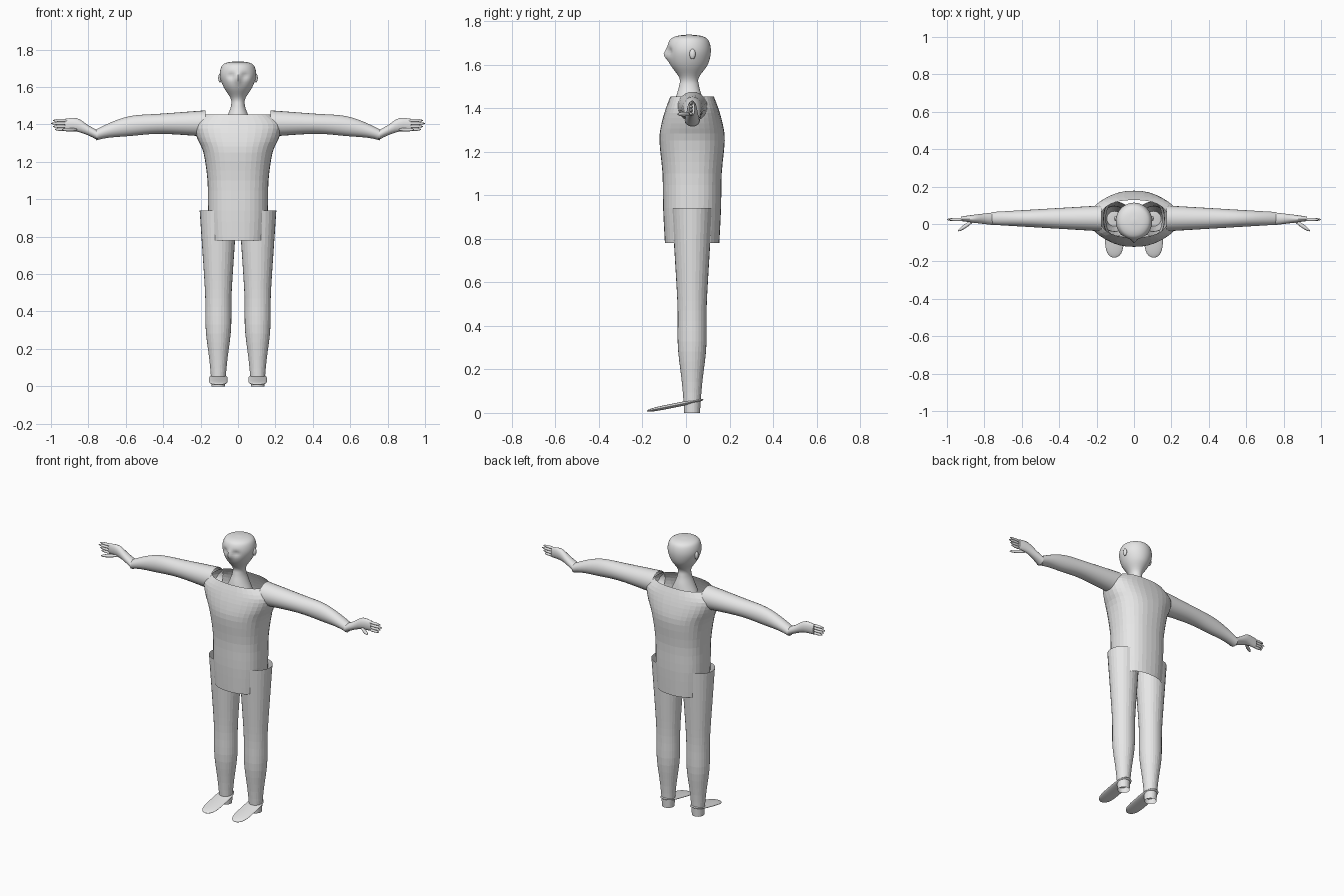
import bpy, bmesh, math
from mathutils import Matrix, Vector

cube = bpy.data.objects.get("Cube")
if cube:
    bpy.data.objects.remove(cube)

grey = bpy.data.materials.new("plain grey")
grey.use_nodes = True
grey.diffuse_color = (0.8, 0.8, 0.8, 1)
grey.node_tree.nodes["Principled BSDF"].inputs["Base Color"].default_value = grey.diffuse_color


def mix(start, end, t):
    return start + (end - start) * t


def bulge(distance, width):
    return math.exp(-(distance / width) ** 2)


def curve_through(rows, steps):
    """Smooth interpolation through a few rows of cross-section values."""
    result = []
    for i in range(len(rows) - 1):
        before, here = rows[max(i - 1, 0)], rows[i]
        there, after = rows[i + 1], rows[min(i + 2, len(rows) - 1)]
        for k in range(steps):
            t = k / steps
            ring = []
            for p, q, r, s in zip(before, here, there, after):
                cubic = 3 * (q - r) + s - p
                square = 2 * p - 5 * q + 4 * r - s
                ring.append(q + t / 2 * (r - p + t * (square + t * cubic)))
            result.append(ring)
    return result + [rows[-1]]


def along(rule, steps):
    """Cross-sections made by a rule of the fraction travelled."""
    return [rule(k / steps) for k in range(steps + 1)]


def finish(name, bm, smooth=True):
    bmesh.ops.recalc_face_normals(bm, faces=bm.faces)
    mesh = bpy.data.meshes.new(name)
    bm.to_mesh(mesh)
    bm.free()
    mesh.materials.append(grey)
    part = bpy.data.objects.new(name, mesh)
    bpy.context.collection.objects.link(part)
    if smooth:
        bpy.ops.object.select_all(action='DESELECT')
        part.select_set(True)
        bpy.context.view_layer.objects.active = part
        bpy.ops.object.shade_smooth_by_angle(angle=math.radians(40))


def loft(name, sections, axis="z", side=1, segments=28, power=1, closed=(), smooth=True, shape=None):
    """Each section: position, then centre and half-size across each other axis."""
    bm = bmesh.new()
    rings = []
    for position, u_mid, u_half, v_mid, v_half in sections:
        ring = []
        for i in range(segments):
            angle = math.tau * i / segments
            c, s = math.cos(angle), math.sin(angle)
            u = u_mid + u_half * math.copysign(abs(c) ** power, c)
            v = v_mid + v_half * math.copysign(abs(s) ** power, s)
            places = {"x": (position, u, v), "y": (u, position, v), "z": (u, v, position)}
            point = Vector(places[axis])
            if shape:
                shape(point)
            point.x *= side
            ring.append(bm.verts.new(point))
        rings.append(ring)
    for lower, upper in zip(rings, rings[1:]):
        for i in range(segments):
            j = (i + 1) % segments
            bm.faces.new((lower[i], lower[j], upper[j], upper[i]))
    for end in closed:
        bm.faces.new(rings[end])
    finish(name, bm, smooth)


def ellipsoid(name, centre, size, turn=0):
    bm = bmesh.new()
    place = Matrix.Translation(centre) @ Matrix.Rotation(turn, 4, "Z") @ Matrix.Diagonal((*size, 1))
    bmesh.ops.create_uvsphere(bm, u_segments=16, v_segments=10, radius=1, matrix=place)
    finish(name, bm)


def face_shape(point):
    """Raise a nose and sink two eye sockets in the front of the head."""
    if point.y < 0:
        nose = bulge(point.x, 0.014) * bulge(point.z - 1.645, 0.025)
        sockets = bulge(abs(point.x) - 0.036, 0.02) * bulge(point.z - 1.66, 0.016)
        point.y += 0.012 * sockets - 0.018 * nose


def leg_section(t):
    z = 0.94 * t
    calf = 0.011 * bulge(z - 0.3, 0.13)
    return z, 0.105, mix(0.036, 0.1, t) + calf, 0.028, mix(0.036, 0.093, t) + calf


def arm_section(t):
    x = mix(0.173, 0.76, t)
    forearm = 0.013 * bulge(x - 0.59, 0.12)
    return x, 0.03, mix(0.069, 0.034, t), 1.405 - 0.062 * t ** 4, mix(0.07, 0.027, t) + forearm


def foot_section(t):
    s = -math.cos(math.pi * t)
    rounded = math.sqrt(max(1 - s ** 4, 0.01))
    return 0.13 * s - 0.05, 0.105, 0.05 * rounded, 0.035 + 0.026 * s, 0.01 * rounded


# Torso: an open tunic, given by height, half width and half depth
tunic = [
    (0.78, 0.15, 0.125),
    (0.94, 0.16, 0.133),
    (1.1, 0.163, 0.136),
    (1.25, 0.185, 0.15),
    (1.33, 0.22, 0.14),
    (1.4, 0.235, 0.12),
    (1.452, 0.18, 0.1)]
loft("torso", [(z, 0, wide, 0.028, deep) for z, wide, deep in curve_through(tunic, 3)],
     segments=36, power=0.85, smooth=False)

# Head and neck in one piece, given by height, half width and half depth
skull = [
    (1.4, 0.08, 0.07),
    (1.45, 0.055, 0.06),
    (1.5, 0.037, 0.046),
    (1.54, 0.04, 0.045),
    (1.6, 0.077, 0.086),
    (1.66, 0.097, 0.1),
    (1.71, 0.088, 0.09),
    (1.73, 0.06, 0.06),
    (1.737, 0.01, 0.01)]
loft("head", [(z, 0, wide, 0.014, deep) for z, wide, deep in curve_through(skull, 5)],
     segments=48, closed=(-1,), shape=face_shape)

# Palm, given by distance out, height, half thickness and half height
palm = [
    (0.75, 1.342, 0.034, 0.026),
    (0.8, 1.368, 0.028, 0.027),
    (0.86, 1.397, 0.021, 0.036),
    (0.925, 1.397, 0.012, 0.033)]

for side, word in ((1, "left"), (-1, "right")):
    ellipsoid(word + "_ear", (side * 0.096, 0.03, 1.648), (0.01, 0.014, 0.024))

    # Arm, open at the shoulder, drooping at the wrist
    loft(word + "_arm", along(arm_section, 16), "x", side, segments=24)

    # Hand with four fingers stacked in height and a forward thumb
    loft(word + "_palm", [(x, 0.028, thick, z, tall) for x, z, thick, tall in curve_through(palm, 3)],
         "x", side, segments=16, closed=(-1,))
    for number, finger in enumerate(("little", "ring", "middle", "index")):
        length = 0.05 - 0.005 * abs(number - 2)
        ellipsoid(word + "_" + finger + "_finger", (side * (0.9 + length), 0.024, 1.373 + 0.016 * number),
                  (side * length, 0.009, 0.008))
    ellipsoid(word + "_thumb", (side * 0.9, -0.01, 1.372), (0.05, 0.01, 0.01), side * -0.6)

    # Trouser leg, open at both ends
    loft(word + "_leg", along(leg_section, 20), "z", side, smooth=False)

    # Thin sloping foot, rounded at heel and toe
    loft(word + "_foot", along(foot_section, 16), "y", side, segments=20, closed=(0, -1))
